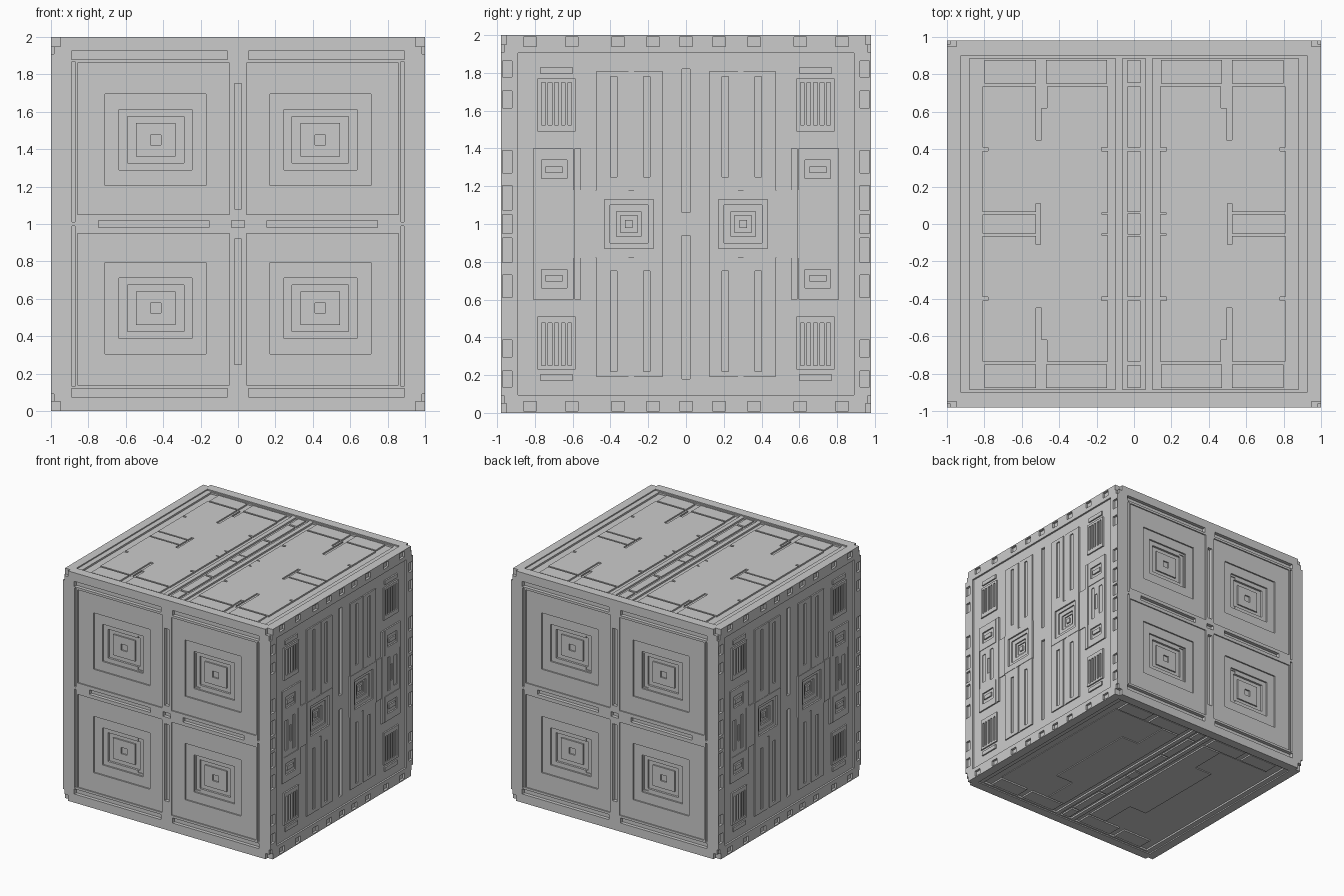
import bpy, bmesh
from mathutils import Matrix, Vector

cube = bpy.data.objects.get("Cube")
if cube:
    bpy.data.objects.remove(cube, do_unlink=True)

X, Y, Z = Vector((1, 0, 0)), Vector((0, 1, 0)), Vector((0, 0, 1))
CENTRE = Z.copy()
HALF = Vector((1, 0.98, 1))


def frame(u, v):
    """Matrix from face coordinates (across, up, outward) to the world."""
    n = u.cross(v)
    reach = abs(n.dot(HALF))
    m = Matrix((u, v, n)).transposed().to_4x4()
    m.translation = CENTRE + n * reach
    return m


FACES = {
    "front": frame(X, Z), "back": frame(-X, Z),
    "right": frame(Y, Z), "left": frame(-Y, Z),
    "top": frame(X, Y), "bottom": frame(X, -Y),
}


def mirrored(*rects):
    """Repeat rectangles (u0, u1, v0, v1) over all four quadrants."""
    out = set()
    for a, b, c, d in rects:
        for u in ((a, b), (-b, -a)):
            for v in ((c, d), (-d, -c)):
                out.add(u + v)
    return sorted(out)


def square(u, v, w, h):
    return (u - w, u + w, v - h, v + h)


def mesh_object(name, bm):
    mesh = bpy.data.meshes.new(name)
    bm.to_mesh(mesh)
    bm.free()
    obj = bpy.data.objects.new(name, mesh)
    bpy.context.collection.objects.link(obj)
    return obj


def blocks(name, face, rects, low, high):
    """Boxes standing on a face, from depth low to depth high."""
    bm = bmesh.new()
    for a, b, c, d in rects:
        m = Matrix.Translation(((a + b) / 2, (c + d) / 2, (low + high) / 2))
        m = FACES[face] @ m @ Matrix.Diagonal((b - a, d - c, high - low, 1))
        bmesh.ops.create_cube(bm, size=1, matrix=m)
    return mesh_object(name, bm)


def cut(target, cutter):
    cutter.hide_render = True
    mod = target.modifiers.new("cut", "BOOLEAN")
    mod.operation, mod.solver, mod.object = "DIFFERENCE", "EXACT", cutter
    mod.use_self = True
    bpy.context.view_layer.objects.active = target
    bpy.ops.object.modifier_apply(modifier=mod.name)
    bpy.data.objects.remove(cutter, do_unlink=True)


def carve(target, face, depth, rects):
    cut(target, blocks("cutter", face, rects, -depth, 0.04))


# Main block
body = blocks("body", "top", [(-HALF.x, HALF.x, -HALF.y, HALF.y)], -2, 0)

# Stepped corners
for size in ((0.1, 0.06, 0.1, 1), (0.03, 0.04, 0.18, 1)):
    bm = bmesh.new()
    for x in (-1, 1):
        for y in (-1, 1):
            for z in (-1, 1):
                m = Matrix.Translation((x, y * HALF.y, 1 + z)) @ Matrix.Diagonal(size)
                bmesh.ops.create_cube(bm, size=1, matrix=m)
    cut(body, mesh_object("corners", bm))

# Front and back: four square panels stepping inwards
CU, CV = 0.44, 0.45
for f in ("front", "back"):
    quads = [(su * CU, sv * CV) for su in (-1, 1) for sv in (-1, 1)]
    carve(body, f, 0.03, mirrored(
        (0.055, 0.89, 0.88, 0.925), (0.872, 0.888, 0.01, 0.87),
        (-0.02, 0.02, 0.08, 0.75), (0.155, 0.745, -0.02, 0.02), (-0.035, 0.035, -0.02, 0.02)))
    carve(body, f, 0.01, mirrored((0.045, 0.858, 0.05, 0.86)))
    carve(body, f, 0.022, [square(u, v, 0.27, 0.245) for u, v in quads])
    carve(body, f, 0.036, [square(u, v, 0.195, 0.162) for u, v in quads])
    carve(body, f, 0.044, mirrored((0.255, 0.3, CV - 0.15, CV + 0.145)))
    carve(body, f, 0.054, [square(u, v, 0.15, 0.125) for u, v in quads])
    centres = blocks(f + "_panel_centres", f, [square(u, v, 0.105, 0.09) for u, v in quads], -0.06, -0.042)
    carve(centres, f, 0.054, [square(u, v, 0.027, 0.027) for u, v in quads])

# Sides: rim pits, slotted columns, vents and nested square wells
for f in ("right", "left"):
    pits = [(c - 0.034, c + 0.034, 0.94, 0.99) for c in (0, 0.175, 0.36, 0.605, 0.825)]
    pits += [(0.92, 0.972, c - h, c + h) for c, h in
             ((0, 0.05), (0.14, 0.065), (0.33, 0.06), (0.66, 0.045), (0.82, 0.042))]
    carve(body, f, 0.02, mirrored(*pits))
    carve(body, f, 0.015, [(-0.89, 0.89, -0.905, 0.905)])
    carve(body, f, 0.035, mirrored((-0.02, 0.02, 0.06, 0.82)))

    # Slotted columns
    columns = blocks(f + "_columns", f, mirrored((0.125, 0.475, 0.18, 0.81)), -0.02, -0.004)
    carve(columns, f, 0.01, mirrored((0.275, 0.305, 0.15, 0.83)))
    carve(columns, f, 0.017, mirrored((0.19, 0.225, 0.25, 0.78), (0.365, 0.4, 0.25, 0.78)))

    # Stepped wells at mid height
    carve(body, f, 0.052, mirrored(square(0.302, 0, 0.135, 0.135)))
    wells = blocks(f + "_wells", f, mirrored((0.122, 0.478, -0.18, 0.18)), -0.055, -0.001)
    for half, depth in ((0.13, 0.014), (0.1, 0.025), (0.065, 0.036), (0.045, 0.045)):
        carve(wells, f, depth, mirrored(square(0.302, 0, half, half)))
    blocks(f + "_well_pins", f, mirrored(square(0.302, 0, 0.02, 0.02)), -0.05, -0.033)

    # Vents
    vents = blocks(f + "_vents", f, mirrored((0.585, 0.785, 0.49, 0.77)), -0.02, -0.003)
    carve(vents, f, 0.016, mirrored(*[(c - 0.01, c + 0.01, 0.525, 0.75)
                                      for c in (0.615, 0.65, 0.685, 0.72, 0.755)]))
    blocks(f + "_vent_bars", f, mirrored((0.6, 0.77, 0.795, 0.83)), -0.02, -0.003)

    # Outer control panels, joined to the wells by a lower band
    panels = blocks(f + "_outer_panels", f, mirrored((0.595, 0.81, -0.4, 0.4)), -0.02, -0.003)
    carve(panels, f, 0.008, mirrored((0.58, 0.8, -0.18, 0.18)))
    carve(panels, f, 0.016, mirrored((0.63, 0.765, 0.24, 0.34), (0.635, 0.67, -0.145, 0.145),
                                     (0.68, 0.705, -0.07, 0.07), (0.73, 0.77, -0.13, 0.13)))
    blocks(f + "_panel_keys", f, mirrored((0.655, 0.745, 0.27, 0.305)), -0.018, -0.003)
    blocks(f + "_panel_rails", f, mirrored((0.555, 0.59, -0.4, 0.4)), -0.02, -0.003)
    blocks(f + "_panel_bands", f, mirrored((0.478, 0.555, -0.18, 0.18)), -0.02, -0.008)

# Top and bottom: shallow trays with plated halves and a centre strip
for f in ("top", "bottom"):
    carve(body, f, 0.01, [(-0.925, 0.925, -0.9, 0.9)])
    carve(body, f, 0.025, mirrored((0.1, 0.88, -0.885, 0.885), (-0.0625, 0.0625, -0.885, 0.885)))
    blocks(f + "_centre_strip", f, mirrored(
        (-0.035, 0.035, -0.05, 0.055), (-0.035, 0.035, 0.065, 0.39),
        (-0.035, 0.035, 0.41, 0.735), (-0.035, 0.035, 0.755, 0.876)), -0.03, -0.012)
    blocks(f + "_end_plates", f, mirrored((0.145, 0.47, 0.75, 0.876), (0.525, 0.8, 0.75, 0.876)), -0.03, -0.012)
    plates = blocks(f + "_main_plates", f, mirrored((0.14, 0.81, -0.735, 0.735)), -0.03, -0.012)
    if f == "top":
        carve(plates, f, 0.024, mirrored(
            (0.495, 0.525, 0.45, 0.75), (0.465, 0.495, 0.62, 0.75), (0.5, 0.525, -0.11, 0.11),
            (0.525, 0.83, 0.05, 0.063), (0.78, 0.83, 0.39, 0.41),
            (0.12, 0.175, 0.39, 0.41), (0.12, 0.17, 0.052, 0.062)))
    else:
        carve(plates, f, 0.02, mirrored((0.31, 0.83, 0.42, 0.75), (0.48, 0.83, -0.42, 0.42)))
